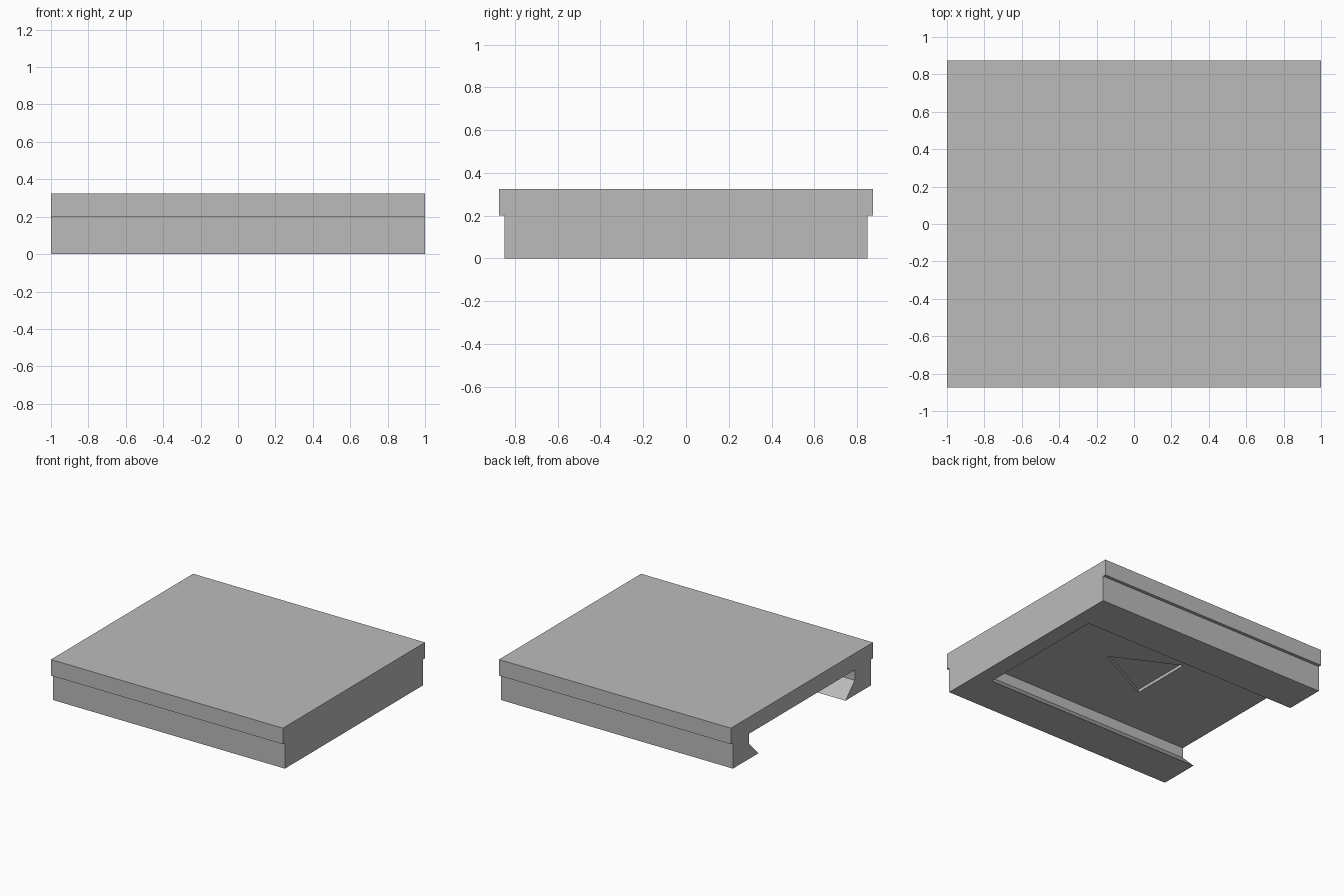
import bpy, bmesh
from mathutils import Vector

cube = bpy.data.objects.get("Cube")
if cube:
    bpy.data.objects.remove(cube, do_unlink=True)

grey = bpy.data.materials.new("plain grey")
grey.use_nodes = True
colour = (0.5, 0.5, 0.5, 1)
grey.diffuse_color = colour
grey.node_tree.nodes["Principled BSDF"].inputs["Base Color"].default_value = colour


def prism(name, outline, offset):
    """Extrude a flat outline along an offset into a closed solid."""
    bm = bmesh.new()
    face = bm.faces.new([bm.verts.new(p) for p in outline])
    result = bmesh.ops.extrude_face_region(bm, geom=[face], use_keep_orig=True)
    moved = [g for g in result["geom"] if isinstance(g, bmesh.types.BMVert)]
    bmesh.ops.translate(bm, verts=moved, vec=Vector(offset))
    bmesh.ops.recalc_face_normals(bm, faces=bm.faces)
    mesh = bpy.data.meshes.new(name)
    bm.to_mesh(mesh)
    bm.free()
    mesh.materials.append(grey)
    obj = bpy.data.objects.new(name, mesh)
    bpy.context.collection.objects.link(obj)
    return obj


def mirrored(half, x):
    """Complete a symmetric (y, z) half profile at a given x."""
    return [(x, y, z) for y, z in half] + [(x, -y, z) for y, z in reversed(half)]


def cut(target, cutter):
    cutter.hide_render = True
    mod = target.modifiers.new("cut", "BOOLEAN")
    mod.operation = "DIFFERENCE"
    mod.solver = "EXACT"
    mod.object = cutter
    bpy.context.view_layer.objects.active = target
    bpy.ops.object.modifier_apply(modifier=mod.name)
    bpy.data.objects.remove(cutter, do_unlink=True)


# Block with a slightly overhanging top slab
body_half = [(0.85, 0), (0.85, 0.2), (0.875, 0.2), (0.875, 0.325)]
body = prism("slide_cover", mirrored(body_half, -1), (2, 0, 0))

# Undercut channel, open at one end and closed by a wall at the other
channel_half = [(0.59, -0.055), (0.535, 0), (0.65, 0.115), (0.65, 0.196)]
channel_half[0] = (0.535, -0.05)
cut(body, prism("channel_cutter", mirrored(channel_half, -1.1), (1.97, 0, 0)))

# Shallow arrow recess in the channel ceiling
arrow = [(0.25, 0, 0.15), (-0.25, 0.25, 0.15), (-0.25, -0.25, 0.15)]
cut(body, prism("arrow_cutter", arrow, (0, 0, 0.07)))
